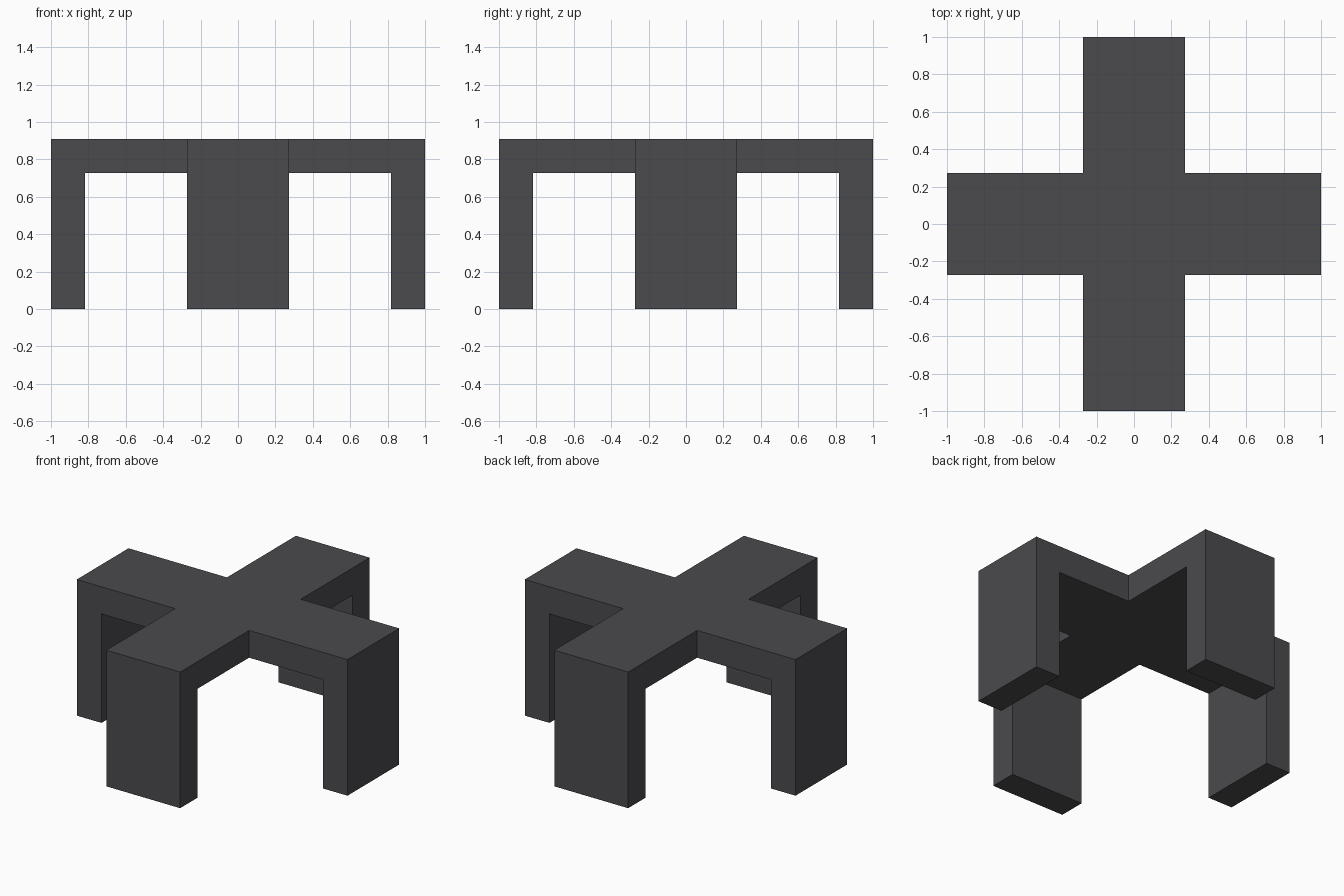
import bpy
import bmesh
from math import pi
from mathutils import Matrix

if "Cube" in bpy.data.objects:
    bpy.data.objects.remove(bpy.data.objects["Cube"], do_unlink=True)

HALF_WIDTH = 3 / 11   # half the width of each arm
INNER = 9 / 11        # inner face of each leg
UNDER = 8 / 11        # underside of the top
TOP = 10 / 11

charcoal = bpy.data.materials.new("charcoal")
charcoal.use_nodes = True
COLOUR = (0.07, 0.069, 0.076, 1)
charcoal.diffuse_color = COLOUR
charcoal.node_tree.nodes["Principled BSDF"].inputs["Base Color"].default_value = COLOUR

bm = bmesh.new()


def face(points, turn):
    """Add one flat face, turned about the centre."""
    return bm.faces.new([bm.verts.new(turn @ Matrix.Translation(p).translation) for p in points])


def cross(reach, z):
    """Add a cross-shaped face whose arms end at the given reach."""
    w = HALF_WIDTH
    points = []
    for k in range(4):
        turn = Matrix.Rotation(k * pi / 2, 3, "Z")
        points += [turn @ Matrix.Translation(p).translation
                   for p in ((w, -w, z), (reach, -w, z), (reach, w, z))]
    bm.faces.new([bm.verts.new(p) for p in points])


# Top surface and underside
cross(1, TOP)
cross(INNER, UNDER)

# Four bent arms, each running out from the centre and down to the floor
side = [(HALF_WIDTH, UNDER), (HALF_WIDTH, TOP), (1, TOP), (1, 0), (INNER, 0), (INNER, UNDER)]
for k in range(4):
    turn = Matrix.Rotation(k * pi / 2, 3, "Z")
    for w in (-HALF_WIDTH, HALF_WIDTH):
        face([(r, w, z) for r, z in side], turn)
    # Outer face, foot and inner face of the leg
    for (r1, z1), (r2, z2) in zip(side[2:], side[3:]):
        face([(r1, -HALF_WIDTH, z1), (r1, HALF_WIDTH, z1),
              (r2, HALF_WIDTH, z2), (r2, -HALF_WIDTH, z2)], turn)

bmesh.ops.remove_doubles(bm, verts=bm.verts[:], dist=0.0001)
bmesh.ops.recalc_face_normals(bm, faces=bm.faces[:])

mesh = bpy.data.meshes.new("cross_table")
bm.to_mesh(mesh)
bm.free()
mesh.materials.append(charcoal)
table = bpy.data.objects.new("cross_table", mesh)
bpy.context.collection.objects.link(table)
